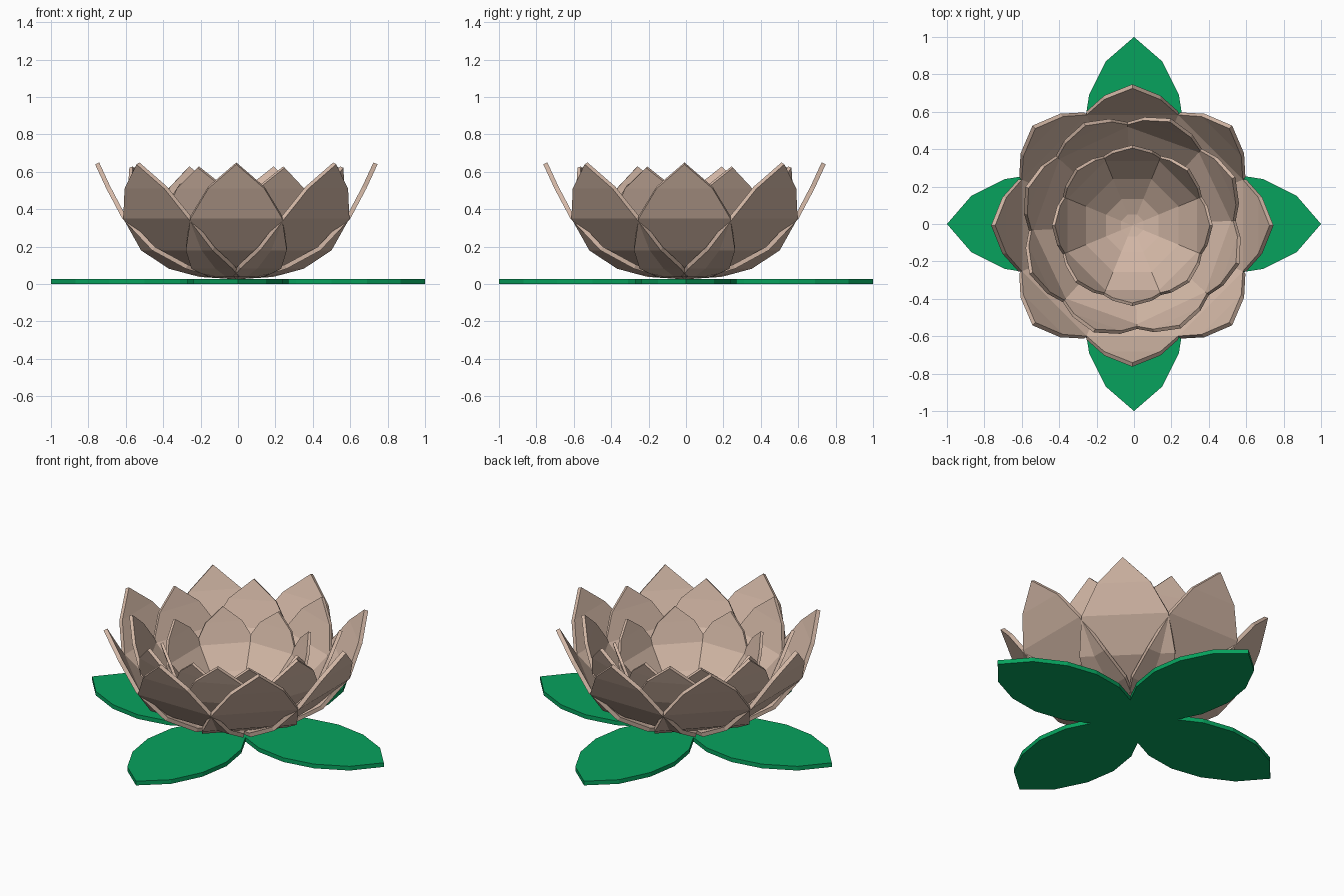
import bpy, bmesh, math
from mathutils import Matrix, Vector

if "Cube" in bpy.data.objects:
    bpy.data.objects.remove(bpy.data.objects["Cube"])


def material(name, rgb):
    m = bpy.data.materials.new(name)
    m.diffuse_color = (*rgb, 1)
    m.use_nodes = True
    m.node_tree.nodes["Principled BSDF"].inputs["Base Color"].default_value = m.diffuse_color
    return m


PETAL = material("petal_tan", (0.65, 0.475, 0.38))
LEAF = material("leaf_green", (0.002, 0.36, 0.11))

# Half widths of the leaf shape, from base point to tip
WIDTHS = [0, 0.15, 0.24, 0.27, 0.245, 0.15, 0]
# The flower sits very slightly off the centre of the leaves
CENTRE = Vector((-0.009, -0.008, 0))


def finish(bm, name, mat):
    me = bpy.data.meshes.new(name)
    bm.to_mesh(me)
    bm.free()
    me.materials.append(mat)
    ob = bpy.data.objects.new(name, me)
    bpy.context.collection.objects.link(ob)
    return ob


def petal_ring(name, profile, scale, start, thickness):
    """Eight leaf-shaped petals bent along a (radius, height) profile."""
    bm = bmesh.new()
    for k in range(8):
        turn = Matrix.Rotation(math.radians(start + k * 45), 3, 'Z')
        rows = []
        for (r, z), w in zip(profile, WIDTHS):
            sides = (-w * scale, w * scale) if w else (0,)
            rows.append([bm.verts.new(turn @ Vector((r, y, z)) + CENTRE) for y in sides])
        for a, b in zip(rows, rows[1:]):
            bm.faces.new(a + b[::-1])          # normals face outward / down
    ob = finish(bm, name, PETAL)
    sol = ob.modifiers.new("thickness", 'SOLIDIFY')
    sol.thickness = thickness
    sol.offset = -1
    return ob


# Flower: three rings of petals, outer to inner
petal_ring("outer_petals",
           [(0.0, 0.025), (0.13, 0.038), (0.27, 0.082), (0.45, 0.18),
            (0.61, 0.35), (0.695, 0.51), (0.755, 0.64)], 1.0, 0, 0.024)
petal_ring("middle_petals",
           [(0.0, 0.04), (0.10, 0.052), (0.215, 0.095), (0.365, 0.20),
            (0.505, 0.36), (0.567, 0.51), (0.608, 0.622)], 0.9, 25.2, 0.02)
petal_ring("inner_petals",
           [(0.0, 0.065), (0.065, 0.075), (0.15, 0.11), (0.26, 0.20),
            (0.36, 0.33), (0.402, 0.45), (0.43, 0.533)], 0.7, 0, 0.017)

# Base: four flat leaves joined into one star-shaped plate
outline = [(0.17, -0.17), (0.31, -0.24), (0.50, -0.27), (0.69, -0.24), (0.87, -0.15),
           (1, 0), (0.87, 0.15), (0.69, 0.24), (0.50, 0.27), (0.31, 0.24)]
bm = bmesh.new()
verts = []
for k in range(4):
    turn = Matrix.Rotation(k * math.pi / 2, 3, 'Z')
    verts += [bm.verts.new(turn @ Vector((x, y, 0))) for x, y in outline]
face = bm.faces.new(verts)
ext = bmesh.ops.extrude_face_region(bm, geom=[face])
bmesh.ops.translate(bm, vec=(0, 0, 0.026),
                    verts=[v for v in ext["geom"] if isinstance(v, bmesh.types.BMVert)])
bmesh.ops.recalc_face_normals(bm, faces=bm.faces[:])
finish(bm, "base_leaves", LEAF)
